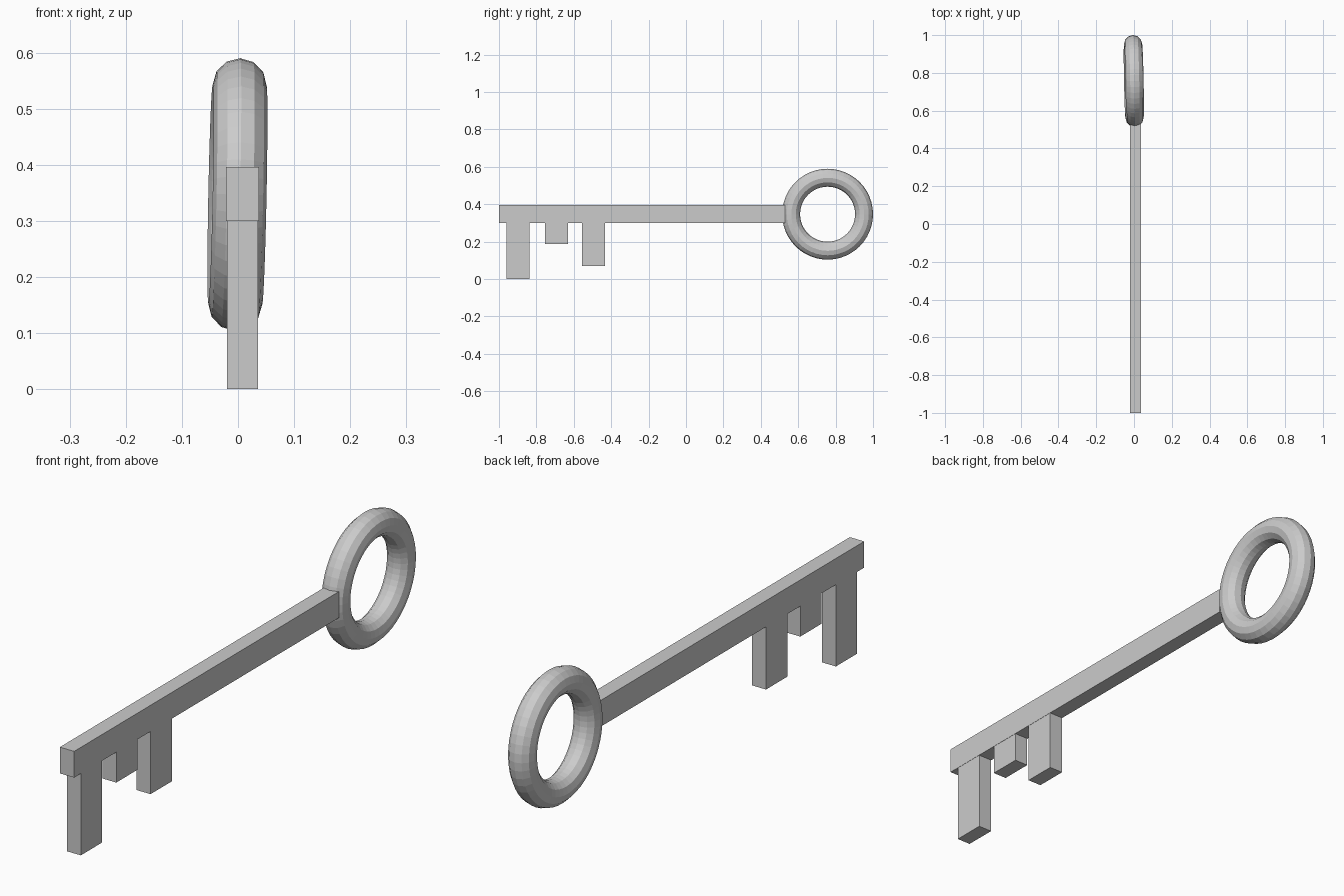
import bpy
from mathutils import Vector

if "Cube" in bpy.data.objects:
    bpy.data.objects.remove(bpy.data.objects["Cube"])


def box(name, lo, hi):
    lo, hi = Vector(lo), Vector(hi)
    bpy.ops.mesh.primitive_cube_add(size=1, location=(lo + hi) / 2)
    ob = bpy.context.object
    ob.name = name
    ob.scale = hi - lo
    bpy.ops.object.transform_apply(location=False, rotation=False, scale=True)
    return ob


# Shaft
box("shaft", (-0.021, -1.0, 0.30), (0.037, 0.53, 0.396))

# Teeth: front y, back y, bottom z
teeth = [(-0.96, -0.838, 0.0), (-0.755, -0.632, 0.188), (-0.557, -0.434, 0.07)]
for i, (y0, y1, z0) in enumerate(teeth, 1):
    box(f"tooth_{i}", (-0.02, y0, z0), (0.036, y1, 0.302))

# Ring handle, leaning very slightly
bpy.ops.mesh.primitive_torus_add(
    major_segments=48, minor_segments=12,
    major_radius=0.195, minor_radius=0.048,
    location=(-0.001, 0.757, 0.347))
ring = bpy.context.object
ring.name = "ring_handle"
ring.rotation_euler = Vector((1, 0.02, -0.02)).to_track_quat('Z', 'Y').to_euler()
